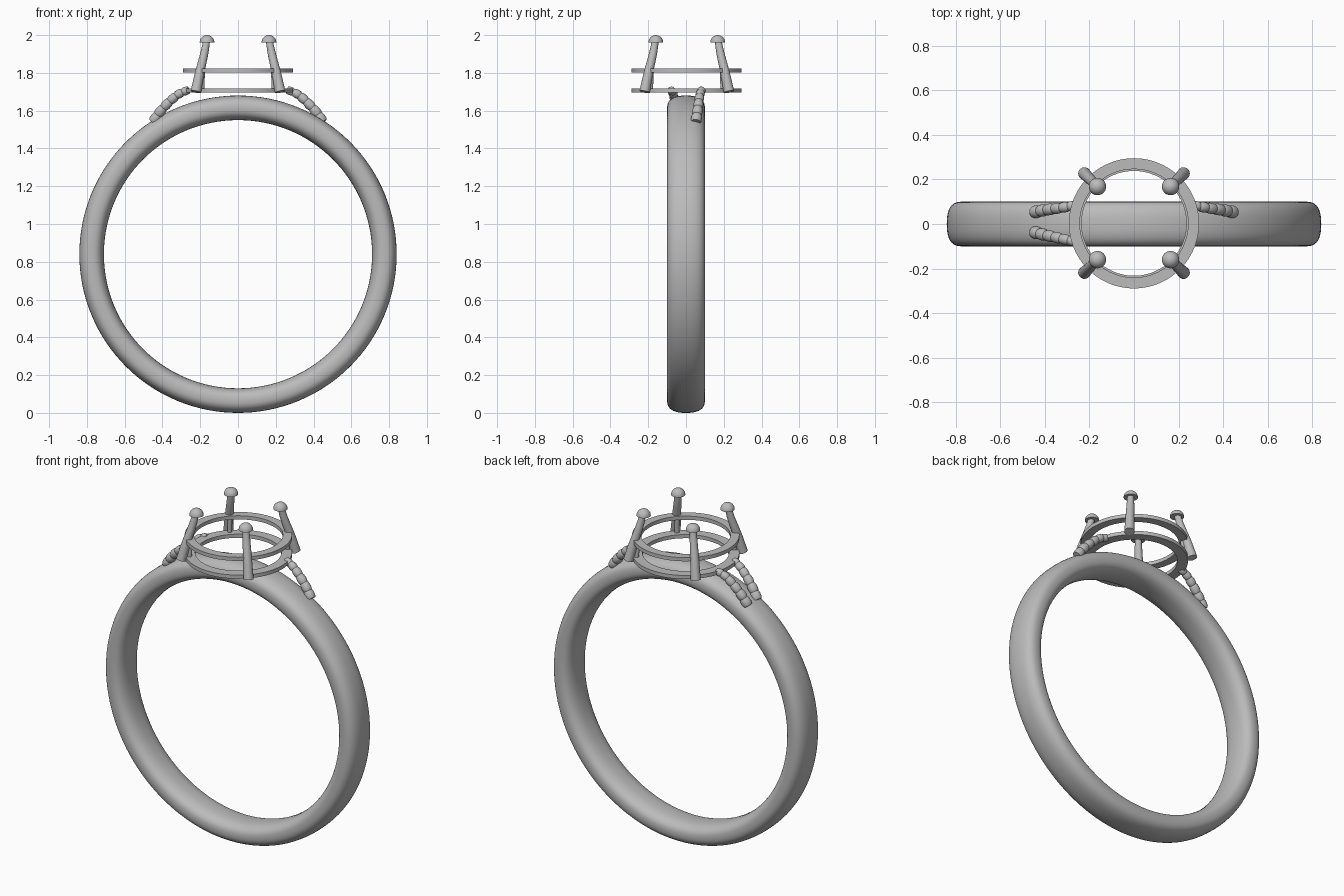
import bpy, bmesh, math
from mathutils import Vector

if "Cube" in bpy.data.objects:
    bpy.data.objects.remove(bpy.data.objects["Cube"], do_unlink=True)

metal = bpy.data.materials.new("grey metal")
grey = (0.5, 0.5, 0.5, 1)
metal.diffuse_color = grey
metal.use_nodes = True
for node in metal.node_tree.nodes:
    if node.type == 'BSDF_PRINCIPLED':
        node.inputs["Base Color"].default_value = grey


def make_object(name, bm, angle=40):
    bmesh.ops.recalc_face_normals(bm, faces=bm.faces)
    mesh = bpy.data.meshes.new(name)
    bm.to_mesh(mesh)
    bm.free()
    mesh.materials.append(metal)
    obj = bpy.data.objects.new(name, mesh)
    bpy.context.collection.objects.link(obj)
    bpy.ops.object.select_all(action='DESELECT')
    obj.select_set(True)
    bpy.context.view_layer.objects.active = obj
    bpy.ops.object.shade_smooth_by_angle(angle=math.radians(angle))
    return obj


def bridge(bm, loops, closed):
    """Skin rows of vertices; cap the ends unless the rows close up."""
    count = len(loops[0])
    pairs = list(zip(loops, loops[1:]))
    if closed:
        pairs.append((loops[-1], loops[0]))
    for a, b in pairs:
        for i in range(count):
            j = (i + 1) % count
            bm.faces.new((a[i], a[j], b[j], b[i]))
    if not closed:
        bm.faces.new(loops[0])
        bm.faces.new(loops[-1])


def revolve(name, profile, steps, axis, centre, angle=40):
    """Revolve a closed (radius, offset) profile about the y or z axis."""
    bm = bmesh.new()
    loops = []
    for k in range(steps):
        t = math.tau * k / steps
        c, s = math.cos(t), math.sin(t)
        row = [(r * c, h, r * s) if axis == 'y' else (r * c, r * s, h) for r, h in profile]
        loops.append([bm.verts.new(Vector(p) + Vector(centre)) for p in row])
    bridge(bm, loops, True)
    return make_object(name, bm, angle)


def tube(name, path, radii, sides=20):
    """Round tube through the points, with its own radius at each."""
    path = [Vector(p) for p in path]
    bm = bmesh.new()
    loops = []
    for i, p in enumerate(path):
        tangent = (path[min(i + 1, len(path) - 1)] - path[max(i - 1, 0)]).normalized()
        side = tangent.cross(Vector((0.3, 1, 0.1))).normalized()
        up = tangent.cross(side)
        loops.append([bm.verts.new(p + radii[i] * (side * math.cos(a) + up * math.sin(a)))
                      for a in (math.tau * k / sides for k in range(sides))])
    bridge(bm, loops, False)
    return make_object(name, bm, 35)


def spline(points, t):
    """Catmull-Rom point at t from 0 to 1."""
    pts = [Vector(p) for p in points]
    pts = [2 * pts[0] - pts[1]] + pts + [2 * pts[-1] - pts[-2]]
    u = t * (len(pts) - 3)
    i = min(int(u), len(pts) - 4)
    u -= i
    a, b, c, d = pts[i:i + 4]
    return 0.5 * (2 * b + (c - a) * u + (2 * a - 5 * b + 4 * c - d) * u * u
                  + (3 * b - a - 3 * c + d) * u ** 3)


# Band: softened oval section swept round the finger hole
section = []
for k in range(40):
    a = math.tau * k / 40
    c, s = math.cos(a), math.sin(a)
    section.append((0.775 + 0.065 * math.copysign(abs(c) ** 0.8, c),
                    0.1 * math.copysign(abs(s) ** 0.8, s)))
revolve("band", section, 128, 'y', (0, 0, 0.84), 60)

# Two flat setting rings
for name, z, inner in (("lower_setting_ring", 1.695, 0.235), ("upper_setting_ring", 1.802, 0.243)):
    flat = [(inner, 0), (0.292, 0), (0.292, 0.022), (inner, 0.022)]
    revolve(name, flat, 96, 'z', (0, 0.003, z))

# Four claws with domed tips, and short posts between the setting rings
for sx, side in ((1, "left"), (-1, "right")):
    for sy, end in ((-1, "front"), (1, "back")):
        def diagonal(d, z):
            return (sx * d, sy * d + 0.004, z)
        curve = [diagonal(0.223, 1.7), diagonal(0.203, 1.8),
                 diagonal(0.179, 1.9), diagonal(0.166, 1.97)]
        tube(f"{end}_{side}_claw", [spline(curve, i / 12) for i in range(13)],
             [0.028 - 0.01 * i / 12 for i in range(13)])
        tube(f"{end}_{side}_post", [diagonal(0.192, 1.7), diagonal(0.187, 1.81)], [0.013, 0.013], 12)

        dome = bmesh.new()
        bmesh.ops.create_uvsphere(dome, u_segments=32, v_segments=16, radius=0.039)
        bmesh.ops.bisect_plane(dome, geom=dome.verts[:] + dome.edges[:] + dome.faces[:],
                               plane_co=(0, 0, 0), plane_no=(0, 0, -1), clear_outer=True)
        bmesh.ops.holes_fill(dome, edges=[e for e in dome.edges if e.is_boundary])
        bmesh.ops.translate(dome, verts=dome.verts, vec=diagonal(0.164, 1.961))
        make_object(f"{end}_{side}_claw_tip", dome)

# Three ribbed shoulder arms rising from the band to the setting
SEGMENTS, STEPS = 6, 6
for name, sx, low_y, high_y in (("back_left_shoulder", 1, 0.053, 0.083),
                                ("back_right_shoulder", -1, 0.053, 0.083),
                                ("front_right_shoulder", -1, -0.036, -0.08)):
    outline = ((0.45, 1.54), (0.41, 1.597), (0.36, 1.65), (0.31, 1.69), (0.26, 1.71))
    arm = [(sx * x, low_y + (high_y - low_y) * i / 4, z) for i, (x, z) in enumerate(outline)]
    path, radii = [], []
    for i in range(SEGMENTS * STEPS + 1):
        t = i / (SEGMENTS * STEPS)
        bulge = abs(math.sin(math.pi * t * SEGMENTS)) ** 0.5
        path.append(spline(arm, t))
        radii.append((0.024 + 0.005 * bulge) * (1 - 0.25 * t))
    tube(name, path, radii)
